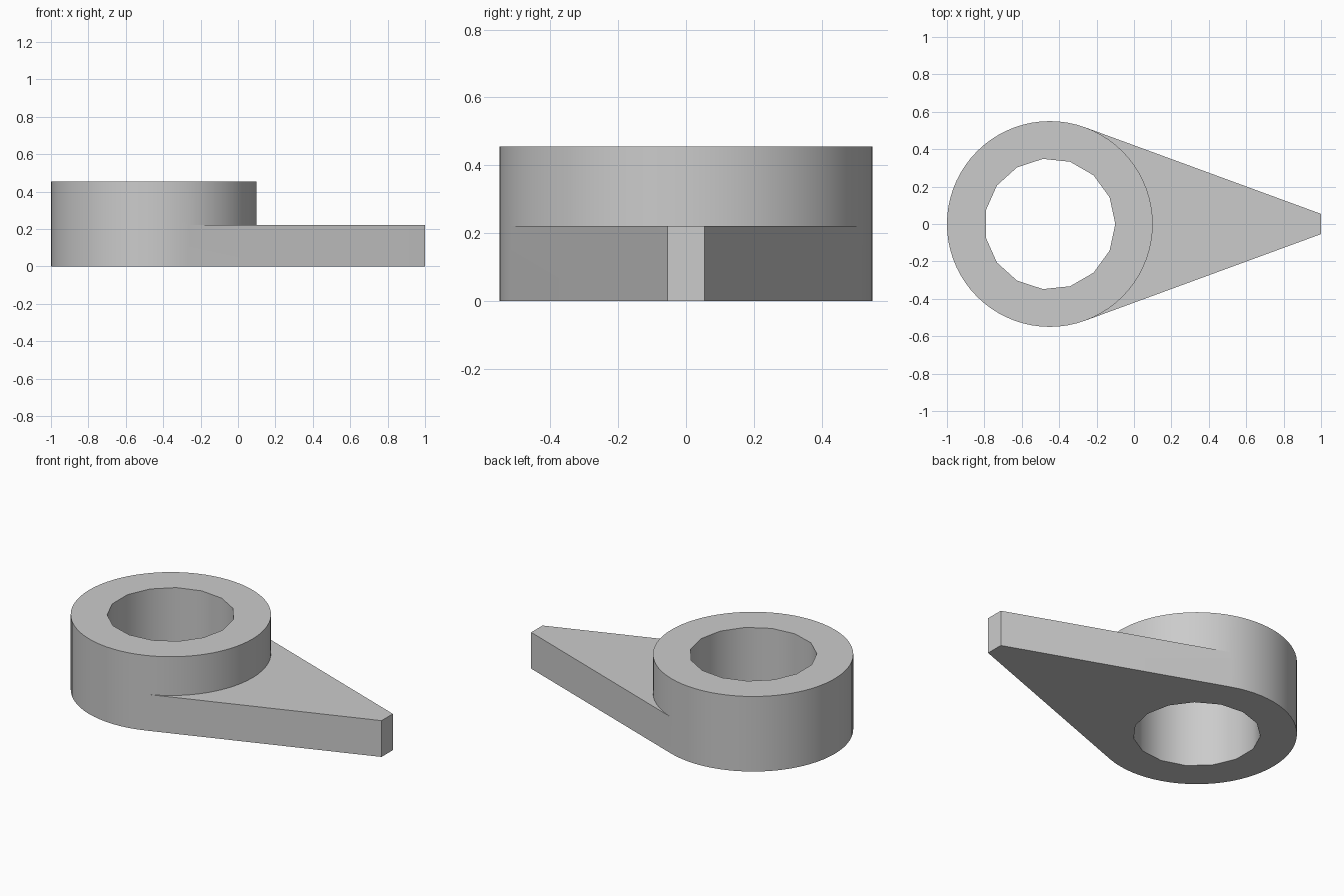
import bpy
import bmesh
from math import cos, sin, radians, tau

cube = bpy.data.objects.get("Cube")
if cube:
    bpy.data.objects.remove(cube, do_unlink=True)

CENTRE_X = -0.45
OUTER_R, BORE_R = 0.55, 0.35
HEIGHT, ARM_H = 0.455, 0.22
TIP_HALF = 0.054
SIDES, BORE_SIDES = 72, 15
TANGENT = 14          # outer segment where the arm sides leave the collar

gray = bpy.data.materials.new("light gray")
gray.use_nodes = True
color = (0.6, 0.6, 0.6, 1)
gray.diffuse_color = color
gray.node_tree.nodes["Principled BSDF"].inputs["Base Color"].default_value = color

bm = bmesh.new()


def ring(radius, count, z):
    return [bm.verts.new((CENTRE_X + radius * cos(tau * i / count),
                          radius * sin(tau * i / count), z)) for i in range(count)]


def wall(low, high, indices):
    n = len(low)
    for i in indices:
        j = (i + 1) % n
        bm.faces.new((low[i], low[j], high[j], high[i]))


def loop_edges(verts):
    edges = []
    for a, b in zip(verts, verts[1:] + verts[:1]):
        edges.append(bm.edges.get((a, b)) or bm.edges.new((a, b)))
    return edges


# Collar: outer wall, left open below where the arm joins
base = ring(OUTER_R, SIDES, 0)
step = ring(OUTER_R, SIDES, ARM_H)
rim = ring(OUTER_R, SIDES, HEIGHT)
wall(base, step, range(TANGENT, SIDES - TANGENT))
wall(step, rim, range(SIDES))

# Bore and the flat annular caps
bore_base = ring(BORE_R, BORE_SIDES, 0)
bore_rim = ring(BORE_R, BORE_SIDES, HEIGHT)
wall(bore_base, bore_rim, range(BORE_SIDES))
for outer, inner in ((base, bore_base), (rim, bore_rim)):
    bmesh.ops.triangle_fill(bm, use_beauty=True,
                            edges=loop_edges(outer) + loop_edges(inner))

# Tapered arm: tangent to the collar, ending in a narrow flat tip
tips = []
for circle, z in ((base, 0), (step, ARM_H)):
    tip = [bm.verts.new((1, s * TIP_HALF, z)) for s in (-1, 1)]
    arc = [circle[i % SIDES] for i in range(TANGENT, -TANGENT - 1, -1)]
    bm.faces.new(arc + tip)
    tips.append(tip)
low, high = tips
bm.faces.new((low[0], low[1], high[1], high[0]))
for k, i in ((0, SIDES - TANGENT), (1, TANGENT)):
    bm.faces.new((base[i], low[k], high[k], step[i]))

bmesh.ops.recalc_face_normals(bm, faces=bm.faces)
mesh = bpy.data.meshes.new("collar_with_arm")
bm.to_mesh(mesh)
bm.free()
mesh.materials.append(gray)

lever = bpy.data.objects.new("collar_with_arm", mesh)
bpy.context.collection.objects.link(lever)
bpy.ops.object.select_all(action="DESELECT")
lever.select_set(True)
bpy.context.view_layer.objects.active = lever
bpy.ops.object.shade_smooth_by_angle(angle=radians(30))
